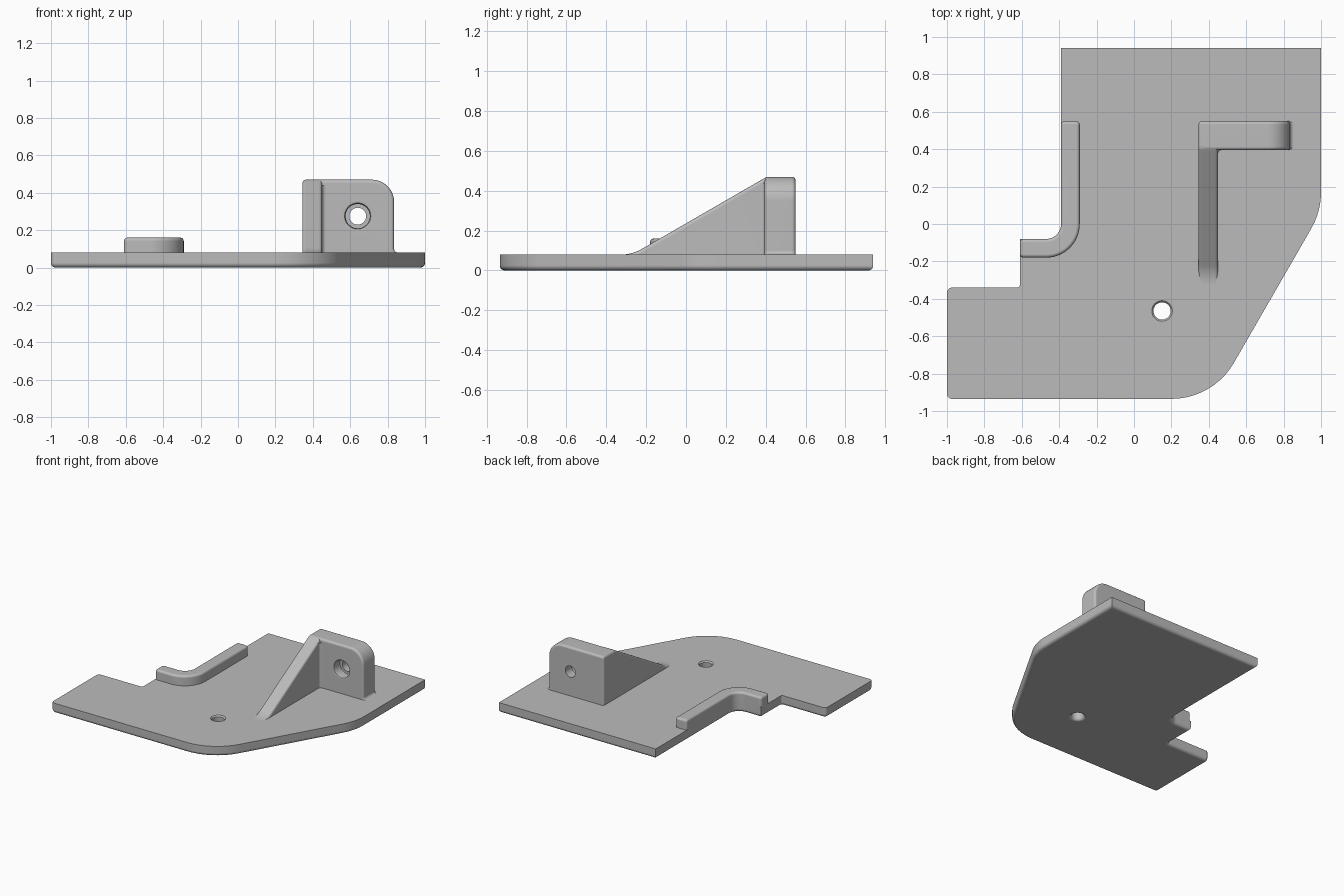
import bpy, bmesh, math
from mathutils import Vector

if "Cube" in bpy.data.objects:
    bpy.data.objects.remove(bpy.data.objects["Cube"], do_unlink=True)

GREY = (0.5, 0.5, 0.5, 1)
mat = bpy.data.materials.new("plain_grey")
mat.use_nodes = True
mat.diffuse_color = GREY
mat.node_tree.nodes["Principled BSDF"].inputs["Base Color"].default_value = GREY


def rounded(corners):
    """Outline from (a, b) or (a, b, radius) corners."""
    out = []
    n = len(corners)
    for i, c in enumerate(corners):
        p = Vector(c[:2])
        if len(c) == 2:
            out.append(p)
            continue
        u = (Vector(corners[i - 1][:2]) - p).normalized()
        v = (Vector(corners[(i + 1) % n][:2]) - p).normalized()
        half = math.acos(max(-1, min(1, u.dot(v)))) / 2
        centre = p + (u + v).normalized() * c[2] / math.sin(half)
        reach = c[2] / math.tan(half)
        s, e = p + u * reach - centre, p + v * reach - centre
        a0 = math.atan2(s.y, s.x)
        turn = math.atan2(e.y, e.x) - a0
        turn = (turn + math.pi) % (2 * math.pi) - math.pi
        steps = max(5, int(abs(turn) / math.radians(6)))
        for k in range(steps + 1):
            a = a0 + turn * k / steps
            out.append(centre + Vector((math.cos(a), math.sin(a))) * c[2])
    return out


def place(axis, a, b, h):
    return {"x": (h, a, b), "y": (a, h, b), "z": (a, b, h)}[axis]


def finish(name, bm):
    bmesh.ops.recalc_face_normals(bm, faces=bm.faces)
    me = bpy.data.meshes.new(name)
    bm.to_mesh(me)
    bm.free()
    me.materials.append(mat)
    ob = bpy.data.objects.new(name, me)
    bpy.context.collection.objects.link(ob)
    return ob


def prism(name, corners, axis, lo, hi, radius=0, rule=None):
    """Extrude an outline along an axis and round the edges the rule picks."""
    bm = bmesh.new()
    pts = rounded(corners)
    low = [bm.verts.new(place(axis, p.x, p.y, lo)) for p in pts]
    high = [bm.verts.new(place(axis, p.x, p.y, hi)) for p in pts]
    bm.faces.new(low)
    bm.faces.new(high)
    n = len(pts)
    for i in range(n):
        j = (i + 1) % n
        bm.faces.new((low[i], low[j], high[j], high[i]))
    bmesh.ops.recalc_face_normals(bm, faces=bm.faces)
    if rule:
        edges = [e for e in bm.edges if rule(*[v.co for v in e.verts])]
        bmesh.ops.bevel(bm, geom=edges, offset=radius, segments=5, profile=0.5,
                        affect="EDGES", clamp_overlap=False)
    return finish(name, bm)


def drill(target, profile, axis, centre, sides=48):
    """Cut a turned hole given as (radius, height) steps."""
    bm = bmesh.new()
    rings = []
    for r, h in profile:
        rings.append([bm.verts.new(place(axis,
                      centre[0] + r * math.cos(2 * math.pi * k / sides),
                      centre[1] + r * math.sin(2 * math.pi * k / sides), h))
                      for k in range(sides)])
    for a, b in zip(rings, rings[1:]):
        for k in range(sides):
            j = (k + 1) % sides
            bm.faces.new((a[k], a[j], b[j], b[k]))
    bm.faces.new(rings[0])
    bm.faces.new(rings[-1])
    cutter = finish("hole_cutter", bm)
    cutter.hide_render = True
    mod = target.modifiers.new("hole", "BOOLEAN")
    mod.operation = "DIFFERENCE"
    mod.solver = "EXACT"
    mod.object = cutter
    bpy.context.view_layer.objects.active = target
    bpy.ops.object.modifier_apply(modifier=mod.name)
    bpy.data.objects.remove(cutter, do_unlink=True)


def both(test):
    return lambda p, q: test(p) and test(q)


# Base plate, rounded along its underside
plate = prism("base_plate", [
    (-1, -0.935, 0.027), (0.423, -0.935, 0.386), (1, 0.066, 0.386),
    (1, 0.94), (-0.39, 0.94), (-0.39, -0.08, 0.08), (-0.61, -0.08),
    (-0.61, -0.34, 0.015), (-1, -0.34, 0.027)],
    "z", 0, 0.08, 0.025, both(lambda p: p.z < 0.001))
drill(plate, [(0.07, -0.01), (0.068, 0.0), (0.054, 0.008), (0.046, 0.022),
              (0.046, 0.07), (0.055, 0.08), (0.056, 0.09)], "z", (0.15, -0.465))

# Curved rib following the inner edge of the plate
rib = prism("curved_rib", [
    (-0.61, -0.08, 0.02), (-0.39, -0.08, 0.08), (-0.39, 0.55, 0.02),
    (-0.29, 0.55, 0.02), (-0.29, -0.18, 0.18), (-0.61, -0.18, 0.02)],
    "z", 0.075, 0.16, 0.018, both(lambda p: p.z > 0.159))

# Upright wall with one round shoulder and a small foot fillet
wall = prism("upright_wall", [
    (0.38, 0.05), (0.855, 0.05), (0.855, 0.08), (0.835, 0.08, 0.0199),
    (0.835, 0.47, 0.12), (0.38, 0.47)],
    "y", 0.395, 0.55, 0.018,
    lambda p, q: abs(p.y - q.y) < 0.001 and min(p.z, q.z) > 0.079
    and max(p.x, q.x) > 0.39)
drill(wall, [(0.083, 0.385), (0.08, 0.395), (0.07, 0.4), (0.065, 0.412),
             (0.065, 0.47), (0.045, 0.47), (0.045, 0.56)], "y", (0.64, 0.275))

# Sloping gusset that runs into the wall
gusset = prism("sloping_gusset", [
    (-0.325, 0.03), (-0.325, 0.08), (-0.27, 0.08, 0.2), (0.405, 0.47, 0.06),
    (0.55, 0.47), (0.55, 0.03)],
    "x", 0.345, 0.45, 0.018,
    lambda p, q: (abs(p.x - q.x) < 0.001 and min(p.z, q.z) > 0.079)
    or (max(p.x, q.x) < 0.346 and min(p.y, q.y) > 0.549)
    or (min(p.y, q.y) > 0.549 and min(p.z, q.z) > 0.469))

# Fillet in the corner between gusset and wall
fillet = prism("corner_fillet", [
    (0.44, 0.375), (0.45, 0.375), (0.45, 0.395, 0.0199), (0.47, 0.395),
    (0.47, 0.405), (0.44, 0.405)], "z", 0.05, 0.44)

# Smooth rounds, flat broad faces
for ob in (plate, rib, wall, gusset, fillet):
    bpy.ops.object.select_all(action="DESELECT")
    ob.select_set(True)
    bpy.context.view_layer.objects.active = ob
    bpy.ops.object.shade_smooth_by_angle(angle=math.radians(35))
    normals = ob.modifiers.new("flat_faces", "WEIGHTED_NORMAL")
    normals.keep_sharp = True
